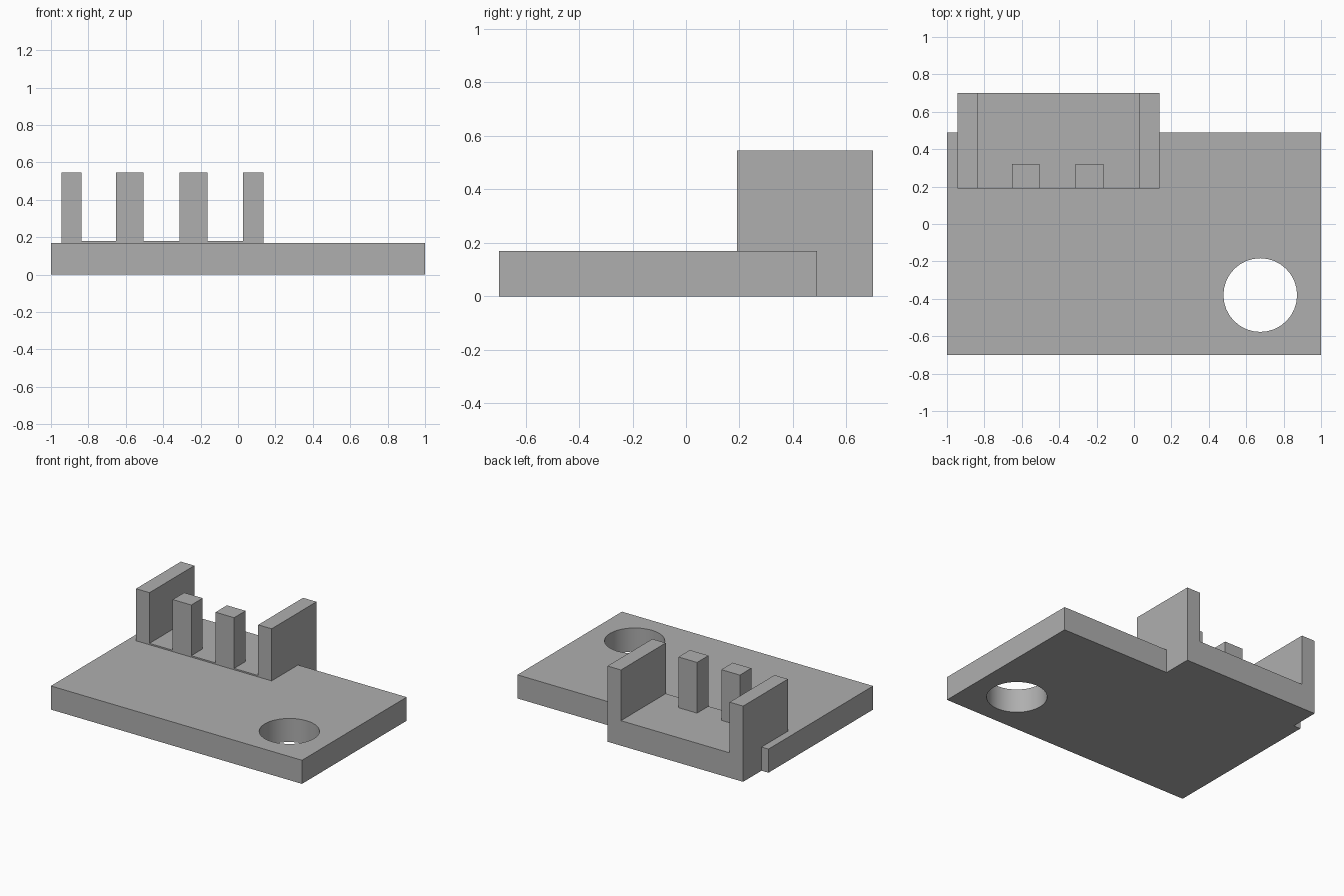
import bpy
import bmesh
from mathutils import Matrix, Vector

if "Cube" in bpy.data.objects:
    bpy.data.objects.remove(bpy.data.objects["Cube"], do_unlink=True)

grey = bpy.data.materials.new("plain grey")
grey.use_nodes = True
colour = (0.43, 0.43, 0.43, 1)
grey.diffuse_color = colour
grey.node_tree.nodes["Principled BSDF"].inputs["Base Color"].default_value = colour

# Shared dimensions
PLATE_TOP, FLOOR, WALL_TOP = 0.17, 0.18, 0.545
PLATE_FRONT, PLATE_BACK = -0.7, 0.49
LEFT, RIGHT, FRONT, BACK = -0.945, 0.135, 0.19, 0.7
WALL = 0.107


def prism(name, points, direction):
    """Extrude a closed outline along a direction."""
    bm = bmesh.new()
    face = bm.faces.new([bm.verts.new(p) for p in points])
    moved = bmesh.ops.extrude_face_region(bm, geom=[face])["geom"]
    verts = [v for v in moved if isinstance(v, bmesh.types.BMVert)]
    bmesh.ops.translate(bm, verts=verts, vec=Vector(direction))
    bmesh.ops.recalc_face_normals(bm, faces=bm.faces)
    mesh = bpy.data.meshes.new(name)
    bm.to_mesh(mesh)
    bm.free()
    mesh.materials.append(grey)
    obj = bpy.data.objects.new(name, mesh)
    bpy.context.collection.objects.link(obj)
    return obj


# Base plate, notched at the back where the bracket sits
outline = [(-1, PLATE_FRONT), (1, PLATE_FRONT), (1, PLATE_BACK),
           (RIGHT, PLATE_BACK), (RIGHT, FRONT), (LEFT, FRONT),
           (LEFT, PLATE_BACK), (-1, PLATE_BACK)]
plate = prism("base_plate", [(x, y, 0) for x, y in outline], (0, 0, PLATE_TOP))

# Round through hole
bpy.ops.mesh.primitive_cylinder_add(vertices=32, radius=0.197, depth=1,
                                    location=(0.675, -0.38, 0))
cutter = bpy.context.object
cutter.name = "hole_cutter"
cutter.hide_render = True
cutter.data.materials.append(grey)
cut = plate.modifiers.new("round_hole", "BOOLEAN")
cut.operation = "DIFFERENCE"
cut.solver = "EXACT"
cut.object = cutter
bpy.ops.object.select_all(action="DESELECT")
plate.select_set(True)
bpy.context.view_layer.objects.active = plate
bpy.ops.object.modifier_apply(modifier=cut.name)
bpy.data.objects.remove(cutter, do_unlink=True)
bpy.ops.object.shade_smooth_by_angle()

# U-shaped bracket with two side walls and a floor
section = [(LEFT, 0), (RIGHT, 0), (RIGHT, WALL_TOP), (RIGHT - WALL, WALL_TOP),
           (RIGHT - WALL, FLOOR), (LEFT + WALL, FLOOR),
           (LEFT + WALL, WALL_TOP), (LEFT, WALL_TOP)]
prism("bracket", [(x, FRONT, z) for x, z in section], (0, BACK - FRONT, 0))

# Two square posts between the walls
for name, x in (("right_post", -0.653), ("left_post", -0.312)):
    w, d = 0.148, 0.13
    foot = [(x, FRONT), (x + w, FRONT), (x + w, FRONT + d), (x, FRONT + d)]
    prism(name, [(px, py, FLOOR) for px, py in foot], (0, 0, WALL_TOP - FLOOR))
